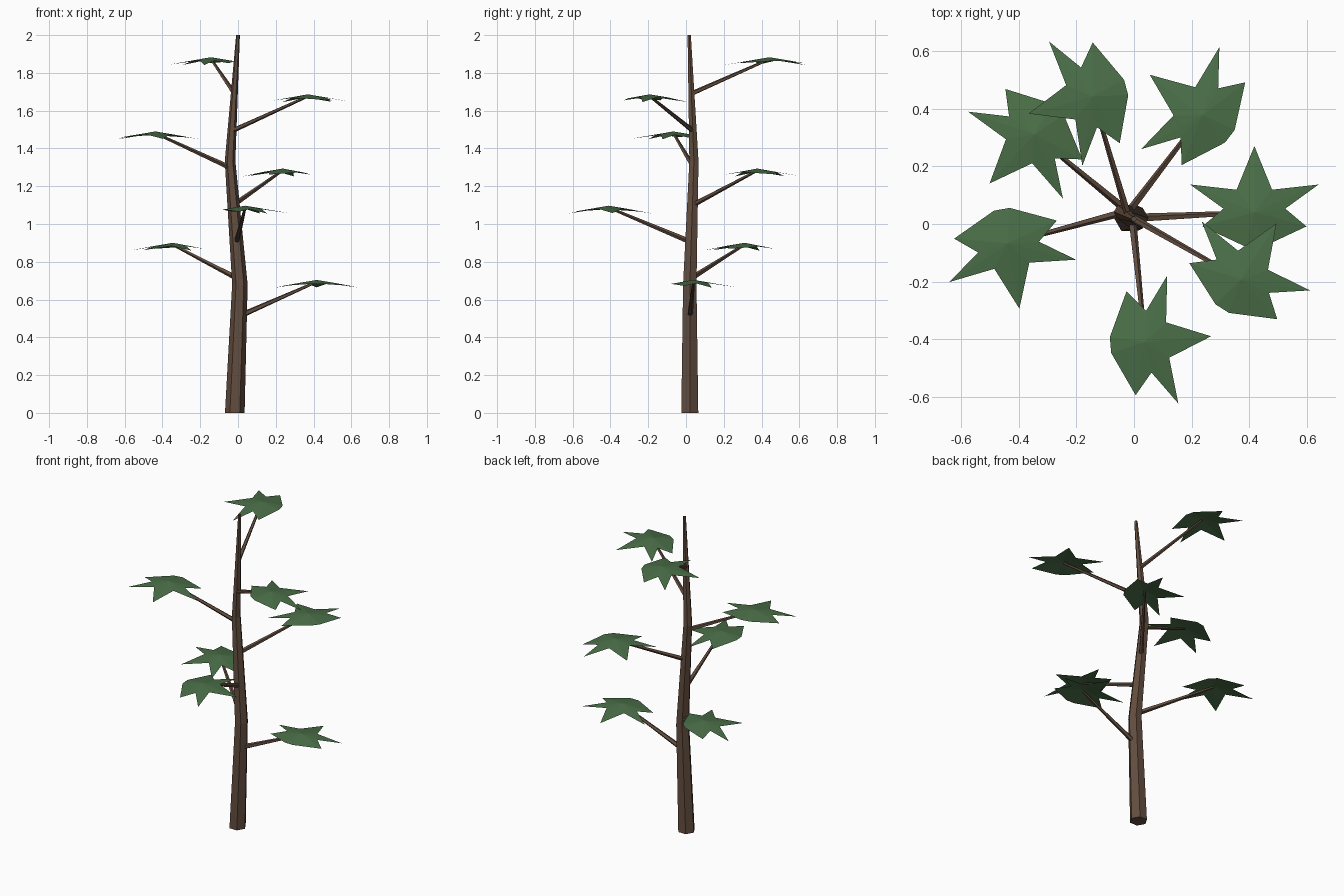
import bpy, bmesh, math
from mathutils import Vector

if "Cube" in bpy.data.objects:
    bpy.data.objects.remove(bpy.data.objects["Cube"])


def material(name, rgb):
    m = bpy.data.materials.new(name)
    m.diffuse_color = (*rgb, 1)
    m.use_nodes = True
    m.node_tree.nodes["Principled BSDF"].inputs["Base Color"].default_value = m.diffuse_color
    return m


BARK = material("bark", (0.125, 0.075, 0.05))
GREEN = material("leaf_green", (0.07, 0.16, 0.065))


def add_object(name, bm, mat):
    mesh = bpy.data.meshes.new(name)
    bm.to_mesh(mesh)
    bm.free()
    mesh.materials.append(mat)
    ob = bpy.data.objects.new(name, mesh)
    bpy.context.collection.objects.link(ob)
    return ob


def bridge_rings(bm, rings):
    n = len(rings[0])
    for a, b in zip(rings, rings[1:]):
        for i in range(n):
            j = (i + 1) % n
            bm.faces.new((a[i], a[j], b[j], b[i]))
    bm.faces.new(rings[0][::-1])
    bm.faces.new(rings[-1])


# Trunk: slightly crooked tapering hexagonal tube (centre, radius)
TRUNK = [(Vector((-0.017, 0.02, 0)), 0.052), (Vector((0.01, 0.02, 0.68)), 0.041),
         (Vector((-0.042, 0.042, 1.333)), 0.028), (Vector((0, 0.017, 2)), 0.01)]


def trunk_at(z):
    for (a, _), (b, _) in zip(TRUNK, TRUNK[1:]):
        if z <= b.z:
            return a.lerp(b, (z - a.z) / (b.z - a.z))


bm = bmesh.new()
bridge_rings(bm, [[bm.verts.new(c + r * Vector((math.cos(k * math.pi / 3), math.sin(k * math.pi / 3), 0)))
                   for k in range(6)] for c, r in TRUNK])
add_object("trunk", bm, BARK)


# Branch: thin tapering five-sided rod
def branch(name, start, end, r0, r1):
    q = (end - start).to_track_quat('Z', 'Y')
    bm = bmesh.new()
    bridge_rings(bm, [[bm.verts.new(c + q @ Vector((r * math.cos(k * math.tau / 5), r * math.sin(k * math.tau / 5), 0)))
                       for k in range(5)] for c, r in ((start, r0), (end, r1))])
    add_object(name, bm, BARK)


# Leaf: drooping pointed fan, half outline (angle from axis, radius) mirrored
HALF = [(38, 0.10), (66.5, 0.243), (83, 0.108), (105, 0.187), (167, 0.123)]
OUTLINE = [(0, 0.23)] + HALF + [(-a, r) for a, r in reversed(HALF)]


def leaf(name, centre, turn):
    bm = bmesh.new()
    apex = bm.verts.new((0, 0, 0))
    rim = [bm.verts.new((r * math.cos(math.radians(a)), r * math.sin(math.radians(a)), -0.17 * r))
           for a, r in OUTLINE]
    for i in range(len(rim)):
        bm.faces.new((apex, rim[i], rim[(i + 1) % len(rim)]))
    ob = add_object(name, bm, GREEN)
    ob.location = centre
    ob.rotation_euler.z = turn


# Branches and leaves spiral upwards by the golden angle
TIPS = [(0.417, 0.04), (-0.345, 0.31), (0.038, -0.409), (0.237, 0.377),
        (-0.437, -0.067), (0.37, -0.192), (-0.143, 0.442)]
for i, (x, y) in enumerate(TIPS):
    tip = Vector((x, y, 0.704 + 0.1965 * i))
    branch(f"branch_{i + 1}", trunk_at(tip.z - 0.193), tip - Vector((0, 0, 0.01)), 0.016 - 0.0005 * i, 0.007)
    leaf(f"leaf_{i + 1}", tip, math.radians(137.5 * i + 90))
